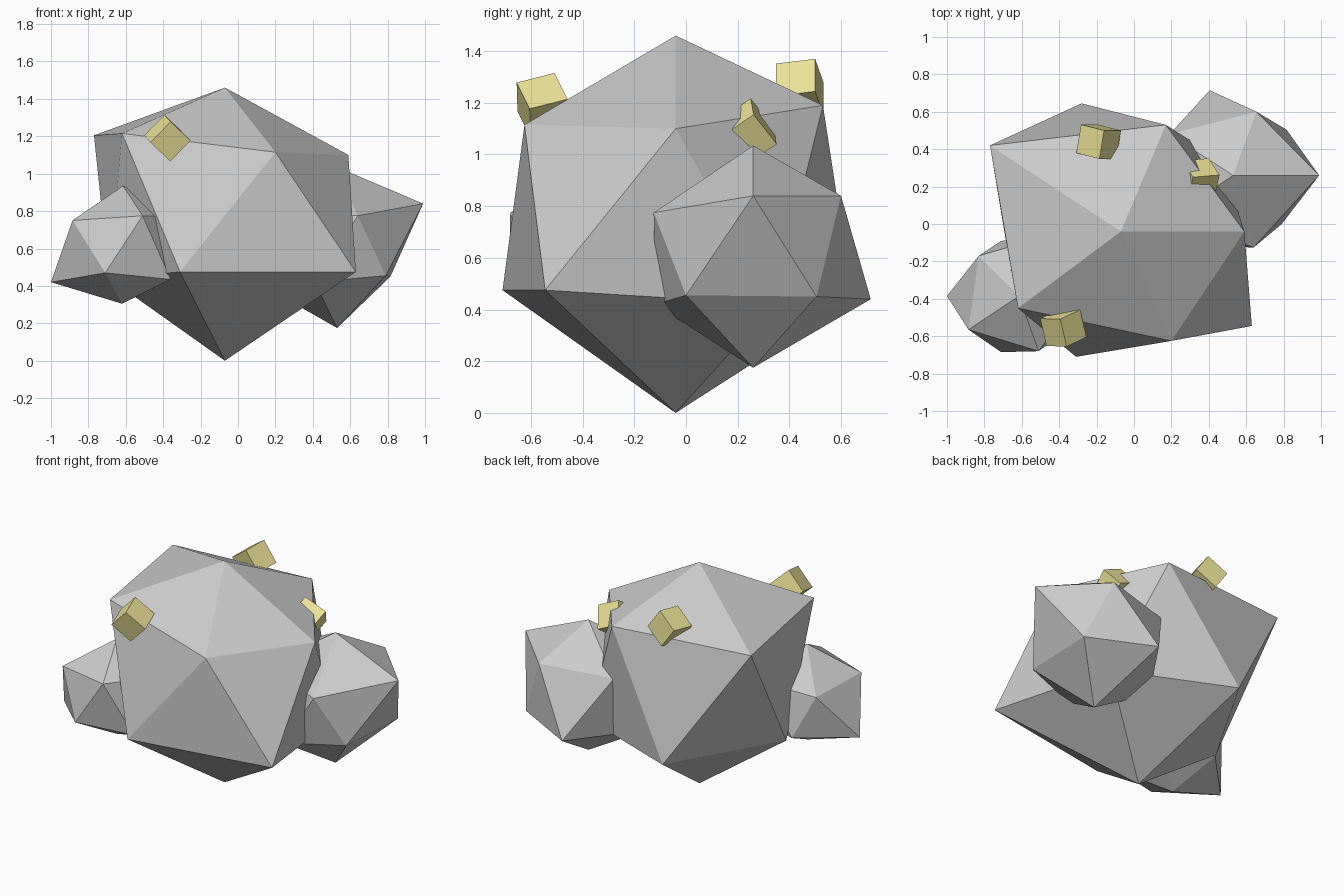
import bpy
import bmesh
from mathutils import Vector, Matrix

if "Cube" in bpy.data.objects:
    bpy.data.objects.remove(bpy.data.objects["Cube"])


def rock(name, bottom, lower, upper, top):
    """Uneven icosahedron: two tips and two staggered five-point rings."""
    bm = bmesh.new()
    b, t = bm.verts.new(bottom), bm.verts.new(top)
    lo = [bm.verts.new(p) for p in lower]
    up = [bm.verts.new(p) for p in upper]
    for i in range(5):
        j = (i + 1) % 5
        bm.faces.new((b, lo[j], lo[i]))
        bm.faces.new((lo[i], lo[j], up[i]))
        bm.faces.new((up[i], lo[j], up[j]))
        bm.faces.new((t, up[i], up[j]))
    bmesh.ops.recalc_face_normals(bm, faces=bm.faces)
    mesh = bpy.data.meshes.new(name)
    bm.to_mesh(mesh)
    bm.free()
    ob = bpy.data.objects.new(name, mesh)
    bpy.context.collection.objects.link(ob)


ore = bpy.data.materials.new("ore_yellow")
ore.diffuse_color = (0.85, 0.76, 0.32, 1)
ore.use_nodes = True
ore.node_tree.nodes["Principled BSDF"].inputs["Base Color"].default_value = ore.diffuse_color


def nugget(name, corner, edge_a, edge_b, side=0.155):
    """Tilted cube given by its exposed corner and two edge directions."""
    a = Vector(edge_a).normalized()
    b = Vector(edge_b)
    b = (b - a * b.dot(a)).normalized()
    c = a.cross(b)
    mid = Vector(corner) + (a + b + c) * side / 2
    bpy.ops.mesh.primitive_cube_add(size=side)
    ob = bpy.context.object
    ob.name = name
    ob.matrix_world = Matrix.Translation(mid) @ Matrix((a, b, c)).transposed().to_4x4()
    ob.data.materials.append(ore)


# Main boulder
rock("main_boulder", (-.07, -.04, 0),
     [(.63, -.545, .475), (.47, .34, .42), (-.28, .645, .44), (-.69, -.06, .44), (-.31, -.71, .475)],
     [(.59, -.04, 1.10), (.17, .53, 1.19), (-.77, .42, 1.205), (-.62, -.45, 1.215), (.20, -.625, 1.115)],
     (-.07, -.04, 1.46))

# Small stone, front left
rock("left_stone", (-.62, -.385, .305),
     [(-.36, -.57, .435), (-.37, -.20, .45), (-.71, -.09, .45), (-1.0, -.385, .42), (-.71, -.685, .47)],
     [(-.30, -.385, .77), (-.52, -.08, .77), (-.83, -.17, .72), (-.885, -.565, .75), (-.51, -.68, .775)],
     (-.615, -.385, .935))

# Medium stone, back right
rock("right_stone", (.53, .26, .175),
     [(.79, 0, .455), (.815, .505, .45), (.405, .715, .44), (.10, .26, .42), (.41, -.12, .42)],
     [(.99, .26, .84), (.655, .60, .84), (.19, .48, .82), (.19, .03, .82), (.64, -.125, .775)],
     (.53, .26, 1.035))

# Ore nuggets; edge order chosen so the third axis points into the rock
nugget("back_nugget", (-.16, .50, 1.37), (.09, 0, -.125), (-.02, -.15, -.025))
nugget("front_nugget", (-.254, -.605, 1.177), (-.034, .146, .037), (-.107, 0, -.112))
nugget("right_nugget", (.457, .262, 1.154), (-.147, -.012, .065), (-.032, .073, -.098))
